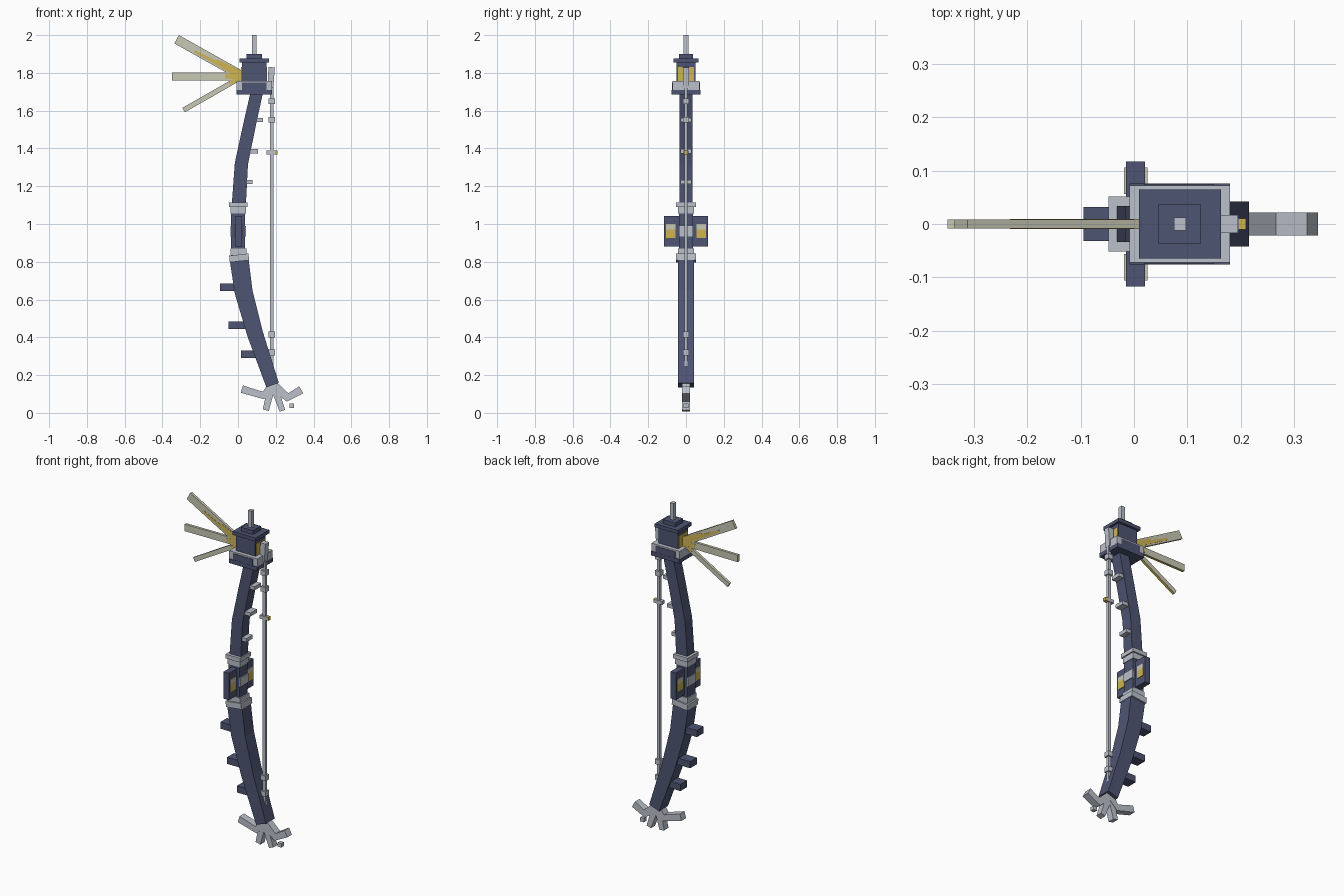
import bpy, bmesh
from mathutils import Vector

if "Cube" in bpy.data.objects:
    bpy.data.objects.remove(bpy.data.objects["Cube"], do_unlink=True)


def material(name, r, g, b):
    m = bpy.data.materials.new(name)
    m.use_nodes = True
    m.diffuse_color = (r, g, b, 1)
    m.node_tree.nodes["Principled BSDF"].inputs["Base Color"].default_value = (r, g, b, 1)
    return m


navy = material("navy", 0.075, 0.09, 0.17)
steel = material("steel", 0.50, 0.53, 0.59)
gold = material("gold", 0.62, 0.46, 0.09)
ivory = material("ivory", 0.58, 0.58, 0.46)


def finish(name, bm, *mats):
    bmesh.ops.recalc_face_normals(bm, faces=bm.faces)
    me = bpy.data.meshes.new(name)
    bm.to_mesh(me)
    bm.free()
    for m in mats:
        me.materials.append(m)
    ob = bpy.data.objects.new(name, me)
    bpy.context.collection.objects.link(ob)
    return ob


def box(name, x, z, half_y, mat, y=0):
    """Box from x and z ranges, half depth and centre y."""
    bm = bmesh.new()
    bmesh.ops.create_cube(bm, size=1)
    for v in bm.verts:
        v.co = (x[0] + (v.co.x + .5) * (x[1] - x[0]), y + v.co.y * 2 * half_y,
                z[0] + (v.co.z + .5) * (z[1] - z[0]))
    return finish(name, bm, mat)


def beam(name, path, half_y, *mats):
    """Rectangular bar swept along (x, z, width) points."""
    bm = bmesh.new()
    pts = [Vector((x, 0, z)) for x, z, w in path]
    rings = []
    for i, p in enumerate(pts):
        t = (pts[min(i + 1, len(pts) - 1)] - pts[max(i - 1, 0)]).normalized()
        side = Vector((t.z, 0, -t.x)) * path[i][2] / 2
        depth = Vector((0, half_y, 0))
        rings.append([bm.verts.new(p + side * a + depth * b)
                      for a, b in ((1, 1), (1, -1), (-1, -1), (-1, 1))])
    for r, s in zip(rings, rings[1:]):
        for k in range(4):
            n = (k + 1) % 4
            bm.faces.new((r[k], r[n], s[n], s[k]))
    bm.faces.new(rings[0])
    bm.faces.new(rings[-1])
    return finish(name, bm, *mats)


# Curved limbs
beam("lower_limb", [(.005, .82, .10), (.03, .64, .095), (.09, .42, .085),
                    (.183, .147, .07)], .042, navy)
beam("upper_limb", [(.003, 1.08, .075), (.018, 1.32, .07), (.06, 1.52, .067),
                    (.10, 1.70, .065)], .034, navy)

# Pegs on the outer side, rungs on the inner side
for i, (x, z) in enumerate([(-.095, .665), (-.05, .465), (.015, .31)]):
    box(f"limb_peg_{i}", (x, x + .09), (z - .02, z + .02), .032, navy)
for i, (x, z) in enumerate([(.04, 1.55), (.013, 1.385), (-.015, 1.222)]):
    box(f"limb_rung_{i}", (x, x + .092), (z - .011, z + .011), .03, steel)

# Grip with collars
box("grip_core", (-.036, .038), (.83, 1.09), .038, navy)
box("upper_collar", (-.048, .05), (1.09, 1.115), .052, steel)
box("upper_sleeve", (-.04, .042), (1.055, 1.09), .043, steel)
box("lower_sleeve", (-.04, .045), (.835, .87), .043, steel)
beam("lower_collar", [(.008, .803, .103), (.004, .838, .103)], .052, steel)
for side, x in (("left", .039), ("right", -.037)):
    box(f"grip_band_{side}", (x - .004, x + .004), (.935, .99), .038, steel)

# Guard wings with gold windows
box("guard_wings", (-.015, .021), (.88, 1.042), .117, navy)
for side, y in (("back", .081), ("front", -.081)):
    box(f"wing_window_{side}", (-.019, .025), (.925, .972), .025, gold, y)
    box(f"wing_window_top_{side}", (-.019, .025), (.972, 1.0), .025, ivory, y)

# Lantern head
box("head_base", (-.008, .18), (1.685, 1.71), .076, navy)
box("head_tray", (-.008, .18), (1.71, 1.757), .072, steel)
for side, y in (("back", .073), ("front", -.073)):
    box(f"tray_panel_{side}", (.02, .15), (1.71, 1.748), .002, navy, y)
box("head_core", (.02, .15), (1.75, 1.86), .05, navy)
for side, x in (("left", .15), ("right", .02)):
    box(f"head_window_{side}", (x - .003, x + .003), (1.757, 1.83), .043, gold)
box("head_roof", (.009, .163), (1.855, 1.876), .065, navy)
box("head_cap", (.046, .126), (1.876, 1.9), .037, navy)
box("head_spike", (.075, .098), (1.9, 2.0), .012, steel)

# Fanned blades: ivory with gold undersides and gold roots
blades = [(-.325, 1.978, .05, .40), (-.35, 1.78, .042, .25), (-.288, 1.603, .027, .22)]
root = Vector((.025, 1.782))
for i, (x, z, w, share) in enumerate(blades):
    blade = beam(f"blade_{i}", [(root.x, root.y, w), (x, z, w)], .008, ivory, gold)
    for f in blade.data.polygons:
        f.material_index = int(f.normal.z < -.5)
    mid = root.lerp(Vector((x, z)), share)
    beam(f"blade_root_{i}", [(root.x, root.y, w + .002), (mid.x, mid.y, w * .5)],
         .0095, gold)
beam("blade_streak", [(-.06, 1.824, .022), (-.23, 1.915, .012)], .0095, gold)

# String, its tip and clamps
box("string", (.17, .188), (.22, 1.80), .008, steel)
beam("string_tip", [(.172, 1.72, .03), (.178, 1.83, .034)], .017, steel)
for i, z in enumerate([.32, .415, 1.552, 1.65]):
    box(f"string_clamp_{i}", (.162, .196), (z - .015, z + .015), .017, steel)
box("string_nock", (.152, .197), (1.368, 1.389), .012, steel)
box("string_nock_tip", (.197, .21), (1.368, 1.389), .010, gold)

# Clawed foot
beam("foot_right_claw", [(.185, .15, .05), (.135, .092, .04), (.02, .126, .04)], .022, steel)
beam("foot_left_claw", [(.185, .15, .045), (.262, .082, .045), (.335, .122, .042)], .022, steel)
beam("foot_right_toe", [(.178, .14, .04), (.147, .014, .033)], .02, steel)
beam("foot_left_toe", [(.19, .14, .04), (.235, .011, .03)], .02, steel)
box("foot_pebble", (.273, .297), (.025, .049), .012, steel)
